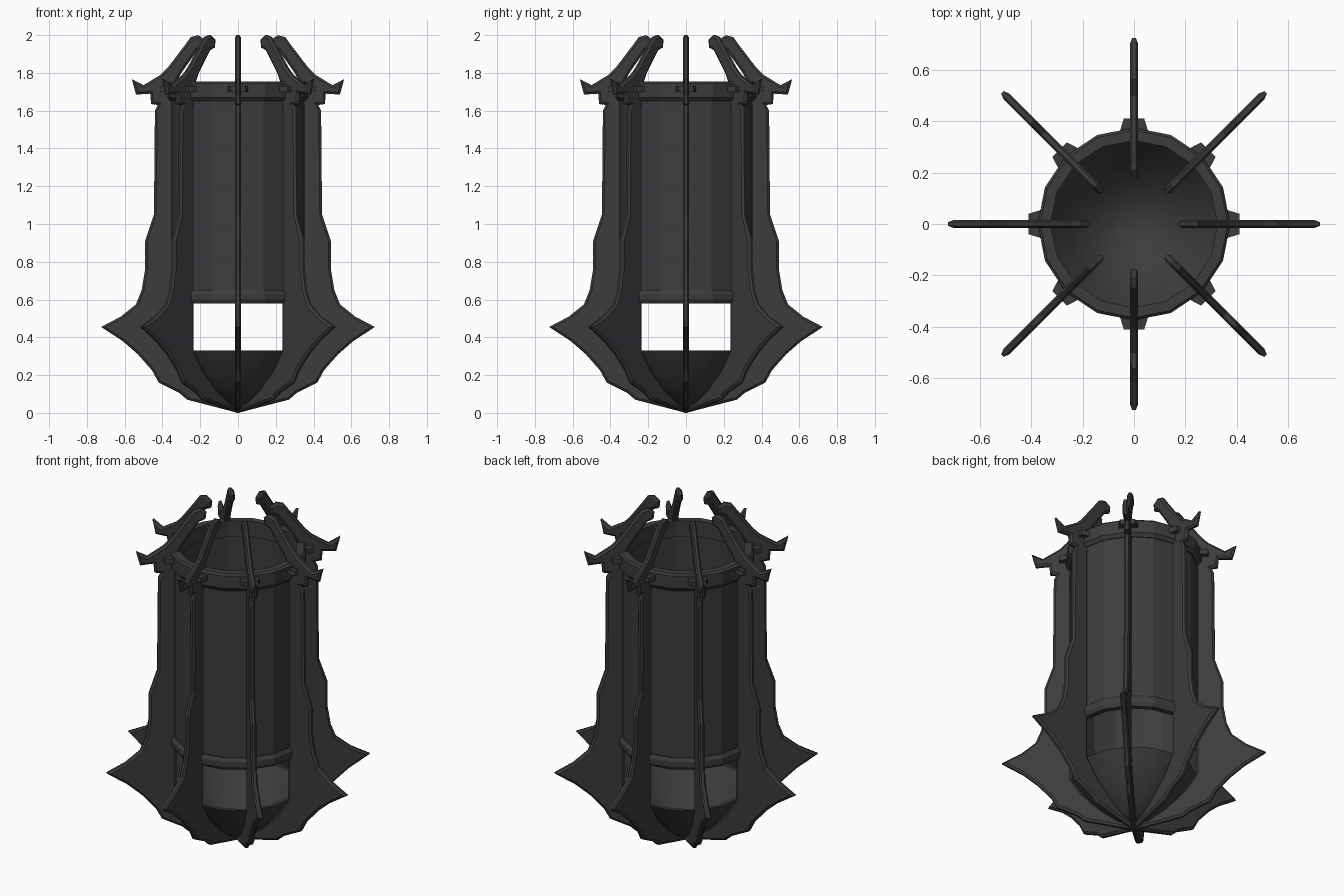
import bpy, bmesh, math
from mathutils import Matrix, Vector

if "Cube" in bpy.data.objects:
    bpy.data.objects.remove(bpy.data.objects["Cube"])

iron = bpy.data.materials.new("dark_iron")
iron.diffuse_color = (0.045, 0.045, 0.048, 1)
iron.use_nodes = True
iron.node_tree.nodes["Principled BSDF"].inputs["Base Color"].default_value = iron.diffuse_color


def finish(name, bm, smooth=None):
    bmesh.ops.recalc_face_normals(bm, faces=bm.faces)
    me = bpy.data.meshes.new(name)
    bm.to_mesh(me)
    bm.free()
    me.materials.append(iron)
    ob = bpy.data.objects.new(name, me)
    bpy.context.collection.objects.link(ob)
    if smooth:
        bpy.ops.object.select_all(action='DESELECT')
        bpy.context.view_layer.objects.active = ob
        ob.select_set(True)
        bpy.ops.object.shade_smooth_by_angle(angle=math.radians(smooth))
    return ob


def lathe(name, profile, sides=16, closed=True, smooth=None):
    bm = bmesh.new()
    vs = [bm.verts.new((r, 0, z)) for r, z in profile]
    n = len(vs)
    es = [bm.edges.new((vs[i], vs[(i + 1) % n])) for i in range(n if closed else n - 1)]
    bmesh.ops.spin(bm, geom=vs + es, cent=(0, 0, 0), axis=(0, 0, 1),
                   angle=2 * math.pi, steps=sides, use_duplicate=False)
    bmesh.ops.remove_doubles(bm, verts=bm.verts, dist=1e-4)
    return finish(name, bm, smooth)


def around(ob, count=8):
    # repeat a part about the vertical axis, sharing its mesh
    for i in range(1, count):
        c = ob.copy()
        c.matrix_world = Matrix.Rotation(2 * math.pi * i / count, 4, 'Z')
        bpy.context.collection.objects.link(c)


# Open cylindrical wall, bands and bottom bowl
lathe("wall", [(0.335, 0.60), (0.352, 0.60), (0.352, 1.70), (0.335, 1.70)])
lathe("upper_band", [(0.325, 1.66), (0.36, 1.65), (0.375, 1.67),
                     (0.375, 1.745), (0.365, 1.755), (0.325, 1.755)])
lathe("lower_band", [(0.33, 0.58), (0.36, 0.58), (0.372, 0.60),
                     (0.372, 0.63), (0.36, 0.65), (0.33, 0.65)])
lathe("bowl", [(0, 0.015), (0.10, 0.06), (0.19, 0.13), (0.28, 0.23), (0.345, 0.33),
               (0.325, 0.33), (0.26, 0.235), (0.18, 0.15), (0.09, 0.09), (0, 0.07)],
      closed=False, smooth=40)

# Spiked fin: side outline (radius, height), from bottom centre up the outside
outline = [(0.0, 0.0), (0.27, 0.07), (0.31, 0.105), (0.42, 0.16), (0.455, 0.225),
           (0.53, 0.31), (0.61, 0.38), (0.725, 0.455), (0.62, 0.51), (0.54, 0.575),
           (0.51, 0.65), (0.492, 0.76), (0.492, 0.91), (0.445, 1.05), (0.44, 1.60),
           (0.425, 1.63), (0.46, 1.635), (0.465, 1.69), (0.54, 1.685), (0.562, 1.767),
           (0.50, 1.735), (0.41, 1.79), (0.37, 1.83), (0.275, 1.955), (0.25, 1.99), (0.21, 2.0),
           (0.175, 1.975), (0.18, 1.935), (0.215, 1.92), (0.30, 1.80), (0.33, 1.74),
           (0.34, 1.62), (0.34, 0.33), (0.275, 0.23), (0.17, 0.125), (0.08, 0.06), (0.0, 0.03)]
bm = bmesh.new()
face = bm.faces.new([bm.verts.new((r, -0.007, z)) for r, z in outline])
ext = bmesh.ops.extrude_face_region(bm, geom=[face], use_keep_orig=True)
bmesh.ops.translate(bm, vec=(0, 0.014, 0),
                    verts=[g for g in ext["geom"] if isinstance(g, bmesh.types.BMVert)])
bmesh.ops.recalc_face_normals(bm, faces=bm.faces)
sides = [f for f in bm.faces if len(f.verts) > 4]
bmesh.ops.inset_individual(bm, faces=sides, thickness=0.012, depth=0.009,
                           use_even_offset=True)
bmesh.ops.triangulate(bm, faces=[f for f in bm.faces if len(f.verts) > 4])
around(finish("fin", bm))

# Tapered clamp peg passing through each fin at the upper band
bm = bmesh.new()
bmesh.ops.create_cube(bm, size=1)
for v in bm.verts:
    outer = v.co.x > 0
    v.co = Vector((0.41 if outer else 0.345,
                   math.copysign(0.04 if outer else 0.06, v.co.y),
                   1.715 + 0.03 * v.co.z))
around(finish("clamp_peg", bm))
